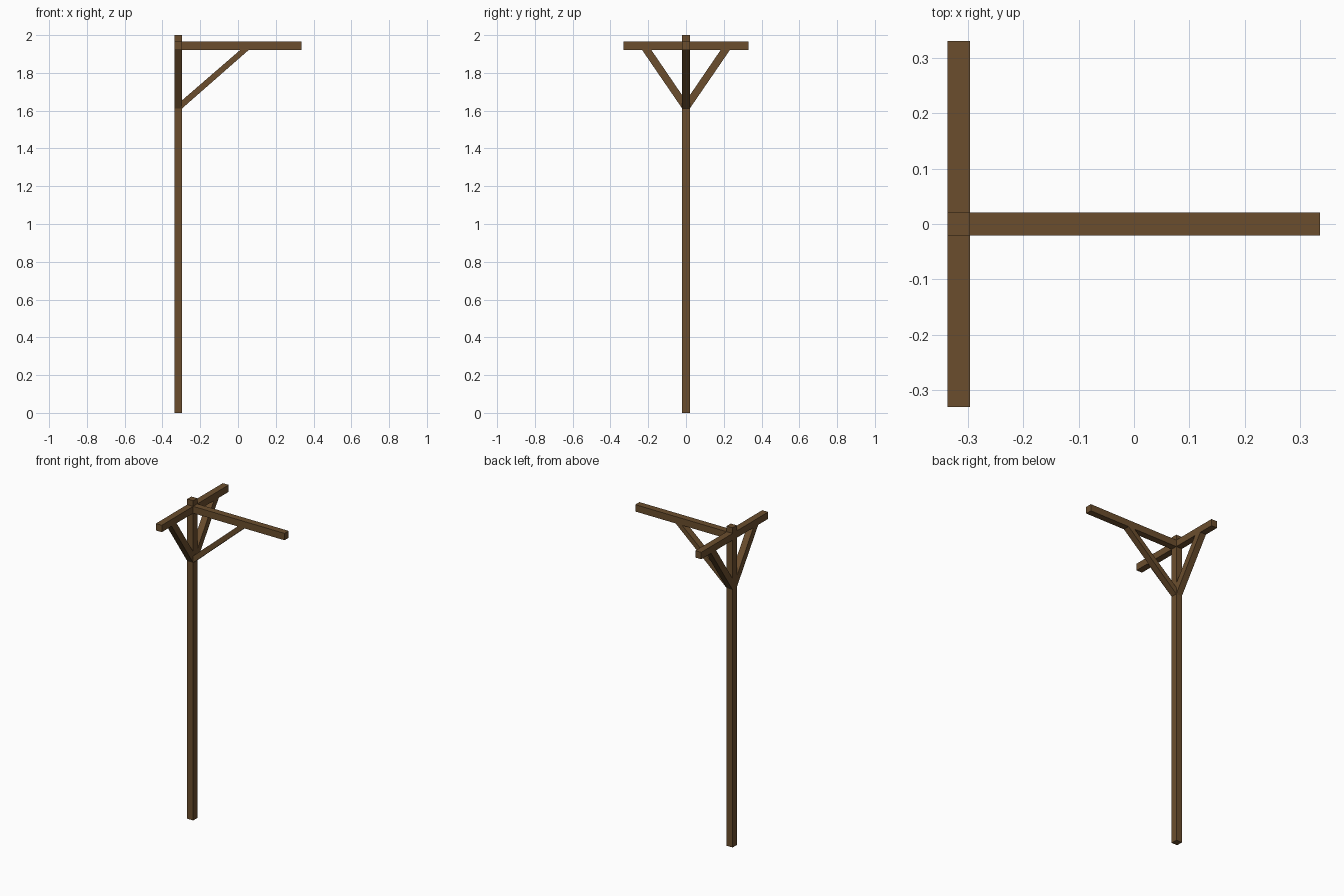
import bpy, bmesh
from mathutils import Vector

if "Cube" in bpy.data.objects:
    bpy.data.objects.remove(bpy.data.objects["Cube"])

W = 0.0205                      # half thickness of the timbers
POST_X = -0.3165                # post centre line
REACH_X, REACH_Y = 0.3365, 0.331
ARM_LO, ARM_HI = 1.922, 1.965   # height of the arms

wood = bpy.data.materials.new("brown_wood")
wood.diffuse_color = (0.147, 0.076, 0.027, 1)
wood.use_nodes = True
wood.node_tree.nodes["Principled BSDF"].inputs["Base Color"].default_value = wood.diffuse_color


def prism(name, profile, out):
    """Extrude a (distance, height) profile sideways; 'out' is the direction it points from the post."""
    out = Vector(out)
    side = Vector((-out.y, out.x, 0))
    base = Vector((POST_X, 0, 0))
    bm = bmesh.new()
    face = bm.faces.new([bm.verts.new(base + out * d + side * -W + Vector((0, 0, z)))
                         for d, z in profile])
    ext = bmesh.ops.extrude_face_region(bm, geom=[face])
    bmesh.ops.translate(bm, vec=side * 2 * W,
                        verts=[v for v in ext["geom"] if isinstance(v, bmesh.types.BMVert)])
    bmesh.ops.recalc_face_normals(bm, faces=bm.faces)
    mesh = bpy.data.meshes.new(name)
    bm.to_mesh(mesh)
    bm.free()
    mesh.materials.append(wood)
    obj = bpy.data.objects.new(name, mesh)
    bpy.context.collection.objects.link(obj)


def bar(name, d0, d1, z0, z1, out):
    prism(name, [(d0, z0), (d1, z0), (d1, z1), (d0, z1)], out)


# Upright post
bar("post", -W, W, 0, 2, (1, 0, 0))

# Arms: one long forward arm and a crossbar
bar("long_arm", W, REACH_X - POST_X, ARM_LO, ARM_HI, (1, 0, 0))
bar("crossbar", -REACH_Y, REACH_Y, ARM_LO, ARM_HI, (0, 1, 0))

# Diagonal braces: (name, direction, inner and outer reach under the arm, upper height on post)
for name, out, d0, d1, z in (("long_brace", (1, 0, 0), 0.329, 0.374, 1.655),
                             ("left_brace", (0, -1, 0), 0.184, 0.233, 1.682),
                             ("right_brace", (0, 1, 0), 0.184, 0.233, 1.682)):
    prism(name, [(W, 1.612), (d1, ARM_LO), (d0, ARM_LO), (W, z)], out)
